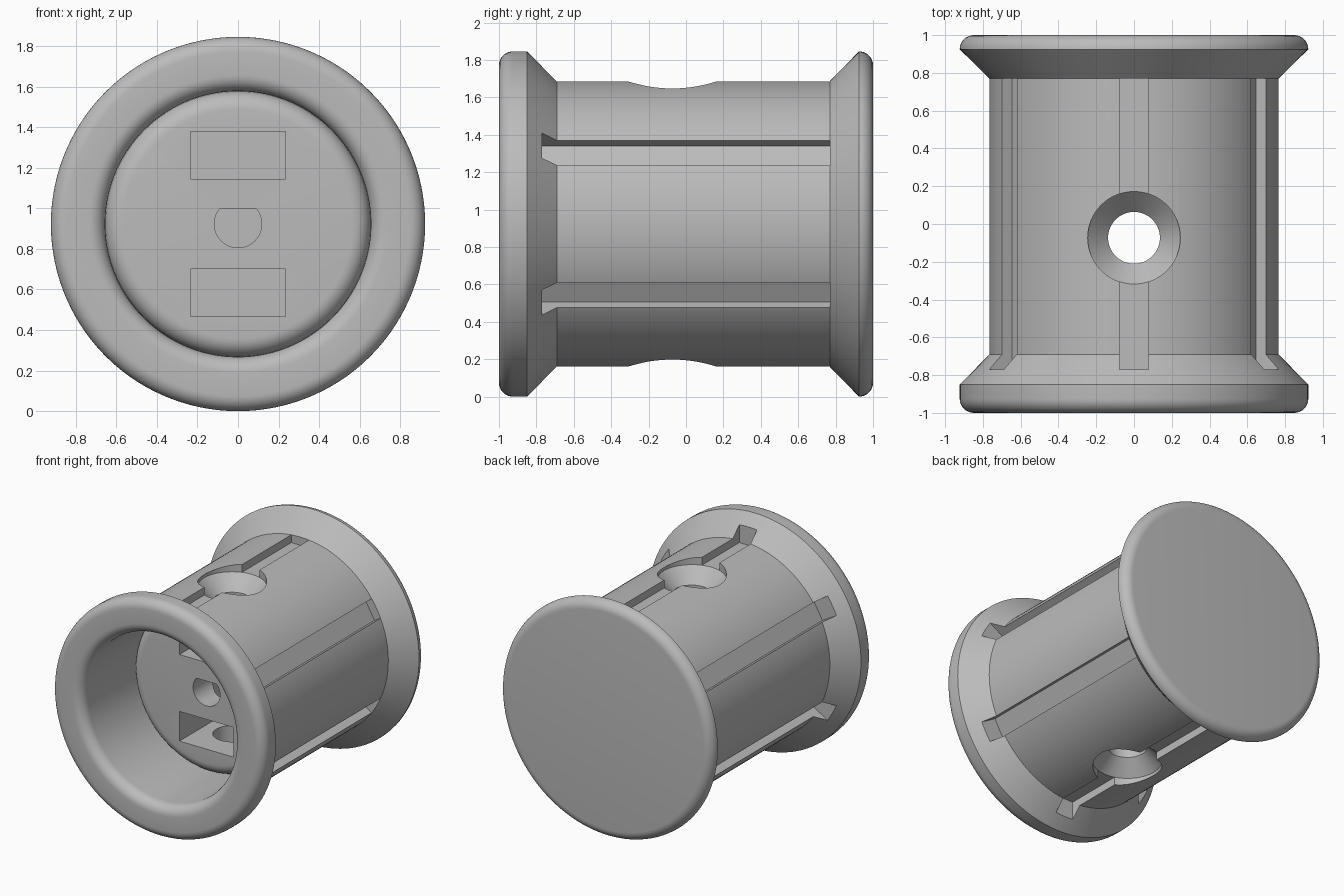
import bpy, bmesh, math
from mathutils import Matrix, Vector

cube = bpy.data.objects.get("Cube")
if cube:
    bpy.data.objects.remove(cube, do_unlink=True)

R = 0.923            # flange radius, also the height of the axle
HUB_R = 0.765        # barrel radius
BORE_Y = -0.073      # position of the cross bore along the axle

grey = bpy.data.materials.new("plain grey")
grey.use_nodes = True
grey.diffuse_color = (0.5, 0.5, 0.5, 1)
grey.node_tree.nodes["Principled BSDF"].inputs["Base Color"].default_value = (0.5, 0.5, 0.5, 1)


def arc(cx, cy, r, start, end, steps=8):
    """Points of an arc, angles in degrees."""
    angles = [math.radians(start + (end - start) * i / steps) for i in range(steps + 1)]
    return [(cx + r * math.cos(a), cy + r * math.sin(a)) for a in angles]


def make_object(name, bm):
    bmesh.ops.recalc_face_normals(bm, faces=bm.faces)
    mesh = bpy.data.meshes.new(name)
    bm.to_mesh(mesh)
    bm.free()
    mesh.materials.append(grey)
    obj = bpy.data.objects.new(name, mesh)
    bpy.context.collection.objects.link(obj)
    return obj


def revolve(name, profile, matrix, segments):
    """Spin (radius, height) points round local z; both ends lie on the axis."""
    bm = bmesh.new()
    verts = [bm.verts.new((r, 0, h)) for r, h in profile]
    edges = [bm.edges.new(pair) for pair in zip(verts, verts[1:])]
    bmesh.ops.spin(bm, geom=verts + edges, cent=(0, 0, 0), axis=(0, 0, 1),
                   angle=math.tau, steps=segments, use_duplicate=False)
    bmesh.ops.remove_doubles(bm, verts=bm.verts, dist=1e-5)
    bm.transform(matrix)
    return make_object(name, bm)


def extrude_outline(name, outline, y0, y1):
    """Extrude an (x, z) outline, measured from the axle, along y."""
    bm = bmesh.new()
    face = bm.faces.new([bm.verts.new((x, y0, R + z)) for x, z in outline])
    new = bmesh.ops.extrude_face_region(bm, geom=[face])["geom"]
    bmesh.ops.translate(bm, vec=(0, y1 - y0, 0),
                        verts=[v for v in new if isinstance(v, bmesh.types.BMVert)])
    return make_object(name, bm)


def rectangle(x0, x1, z0, z1):
    return [(x0, z0), (x1, z0), (x1, z1), (x0, z1)]


# Wheel body: flanges, barrel and open front recess in one profile
axle = Matrix.Translation((0, 0, R)) @ Matrix.Rotation(-math.pi / 2, 4, "X")
profile = [(0, -0.39)]
profile += arc(0.565, -0.30, 0.09, -90, 0)            # recess floor fillet
profile += arc(0.735, -0.92, 0.08, 180, 270)          # rounded mouth
profile += arc(R - 0.075, -0.925, 0.075, -90, 0)      # front rim
profile += [(R, -0.85), (HUB_R, -0.69), (HUB_R, 0.77), (R, 0.925)]
profile += arc(R - 0.075, 0.925, 0.075, 0, 90)[1:]    # back rim
profile += [(0, 1)]
body = revolve("wheel_body", profile, axle, 120)

cutters = []

# Six grooves along the barrel
for i in range(6):
    groove = extrude_outline("groove_cutter", rectangle(-0.077, 0.077, 0.70, 1.2), -0.77, 0.77)
    centre = Matrix.Translation((0, 0, R))
    groove.data.transform(centre @ Matrix.Rotation(i * math.pi / 3, 4, "Y") @ centre.inverted())
    cutters.append(groove)

# Cross bore with a countersink at both ends
half = [(0.137, 0.59), (0.245, 0.70), (0.245, 1.1)]
bore = [(0, -1.1)] + [(r, -h) for r, h in reversed(half)] + half + [(0, 1.1)]
cutters.append(revolve("bore_cutter", bore, Matrix.Translation((0, BORE_Y, R)), 64))

# Nut pockets above and below the shaft
for z0, z1 in ((0.223, 0.456), (-0.456, -0.223)):
    cutters.append(extrude_outline("pocket_cutter", rectangle(-0.235, 0.235, z0, z1), -0.45, 0.165))

# Shaft hole with a flat top
flat = math.degrees(math.asin(0.077 / 0.117))
cutters.append(extrude_outline("shaft_cutter", arc(0, 0, 0.117, 180 - flat, 360 + flat, 40), -0.45, 0.55))

bpy.context.view_layer.objects.active = body
for cutter in cutters:
    mod = body.modifiers.new("cut", "BOOLEAN")
    mod.operation = "DIFFERENCE"
    mod.solver = "EXACT"
    mod.object = cutter
    bpy.ops.object.modifier_apply(modifier=mod.name)
    bpy.data.objects.remove(cutter, do_unlink=True)

bpy.ops.object.select_all(action="DESELECT")
body.select_set(True)
bpy.ops.object.shade_smooth_by_angle(angle=math.radians(25))
